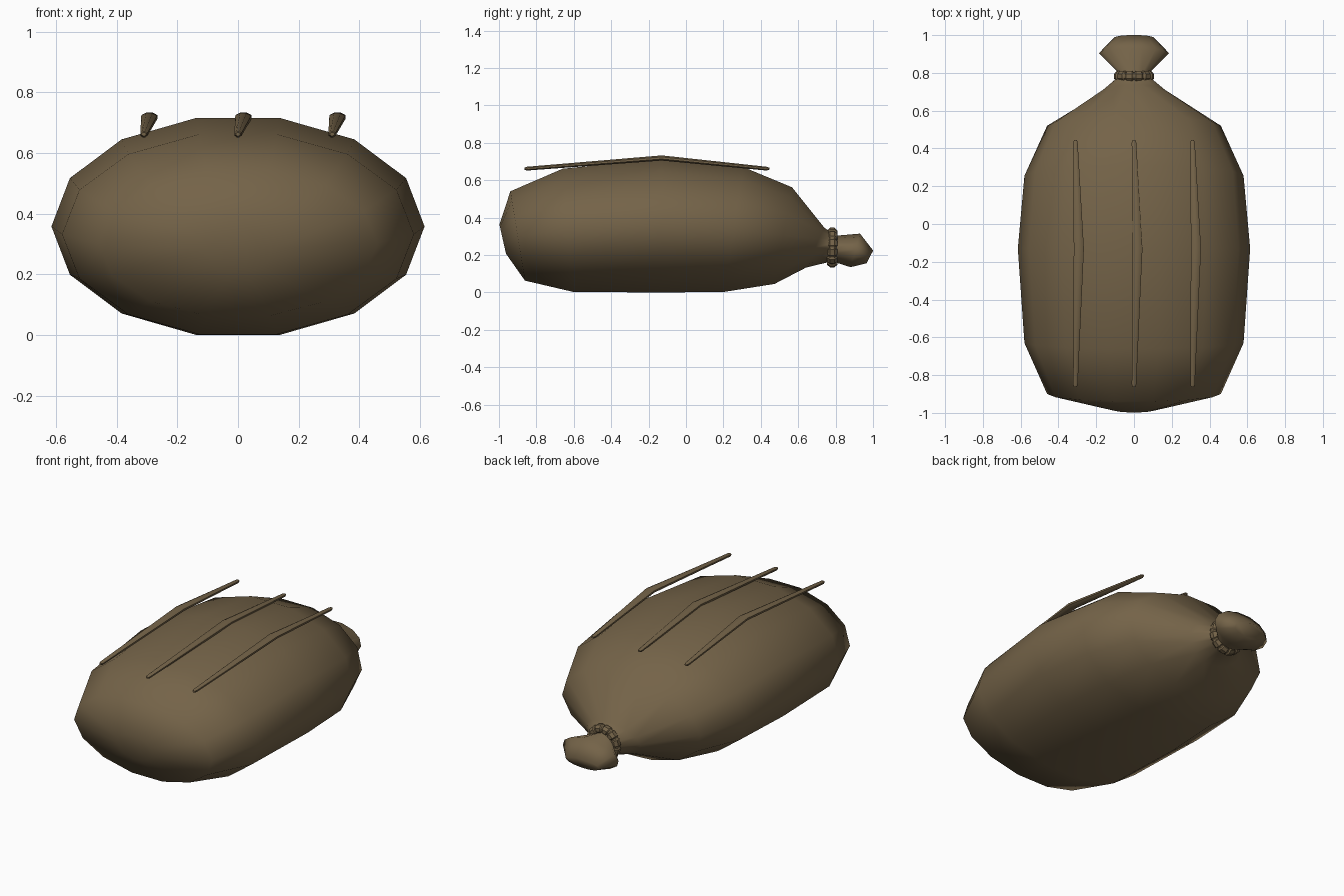
import bpy, bmesh, math
from mathutils import Vector

if "Cube" in bpy.data.objects:
    bpy.data.objects.remove(bpy.data.objects["Cube"])

burlap = bpy.data.materials.new("brown burlap")
burlap.diffuse_color = (0.175, 0.125, 0.065, 1)
burlap.use_nodes = True
burlap.node_tree.nodes["Principled BSDF"].inputs["Base Color"].default_value = burlap.diffuse_color


def finish(name, bm, angle):
    bmesh.ops.recalc_face_normals(bm, faces=bm.faces)
    me = bpy.data.meshes.new(name)
    bm.to_mesh(me)
    bm.free()
    me.materials.append(burlap)
    ob = bpy.data.objects.new(name, me)
    bpy.context.collection.objects.link(ob)
    bpy.ops.object.select_all(action='DESELECT')
    ob.select_set(True)
    bpy.context.view_layer.objects.active = ob
    bpy.ops.object.shade_smooth_by_angle(angle=math.radians(angle))
    return ob


def loft(name, rings, sides, angle, phase=0.0):
    """Skin elliptical rings (x, y, z, rx, rz, forward lean of the top)."""
    bm = bmesh.new()
    loops = []
    for x, y, z, rx, rz, lean in rings:
        loop = []
        for i in range(sides):
            a = math.tau * i / sides + phase
            c, s = math.cos(a), math.sin(a)
            loop.append(bm.verts.new((x + rx * c, y + lean * s, z + rz * s)))
        loops.append(loop)
    for p, q in zip(loops, loops[1:]):
        for i in range(sides):
            j = (i + 1) % sides
            bm.faces.new((p[i], p[j], q[j], q[i]))
    bm.faces.new(loops[0])
    bm.faces.new(loops[-1])
    return finish(name, bm, angle)


# Sack body, neck and gathered end as one skin
loft("sack_body", [
    (0, -0.98, 0.285, 0.12, 0.08, -0.018),
    (0, -0.90, 0.302, 0.46, 0.245, -0.04),
    (0, -0.63, 0.332, 0.58, 0.338, -0.03),
    (0, -0.13, 0.358, 0.615, 0.367, 0.0),
    (0, 0.255, 0.336, 0.58, 0.342, 0.055),
    (0, 0.52, 0.304, 0.46, 0.265, 0.048),
    (0, 0.69, 0.24, 0.18, 0.11, 0.05),
    (0, 0.79, 0.235, 0.07, 0.07, 0.01),
    (0, 0.905, 0.225, 0.185, 0.092, 0.026),
    (0, 0.983, 0.19, 0.11, 0.035, 0.018),
], 14, 80)

# Rope tie: ring with shallow grooves between its strands
bm = bmesh.new()
strands, grid = 12, []
for k in range(strands):
    for f, r in ((0.08, 0.021), (0.2, 0.027), (0.8, 0.027), (0.92, 0.021)):
        a = math.tau * (k + f) / strands
        out = Vector((math.cos(a), 0, math.sin(a)))
        grid.append([bm.verts.new(Vector((0, 0.782, 0.24)) + out * (0.082 + r * math.cos(b))
                                  + Vector((0, r * 1.1 * math.sin(b), 0)))
                     for b in (math.tau * (m + 0.5) / 8 for m in range(8))])
for i in range(len(grid)):
    p, q = grid[i], grid[(i + 1) % len(grid)]
    for m in range(8):
        n = (m + 1) % 8
        bm.faces.new((p[m], p[n], q[n], q[m]))
finish("rope_tie", bm, 40)

# Three long cloth creases over the top
for name, x in (("left_crease", -0.31), ("middle_crease", 0), ("right_crease", 0.31)):
    loft(name, [
        (x, -0.864, 0.662, 0.008, 0.006, 0),
        (x, -0.85, 0.662, 0.013, 0.011, 0),
        (x + 0.018, -0.13, 0.719, 0.029, 0.015, 0),
        (x, 0.43, 0.662, 0.013, 0.011, 0),
        (x, 0.446, 0.662, 0.008, 0.006, 0),
    ], 8, 40, math.pi / 8)
